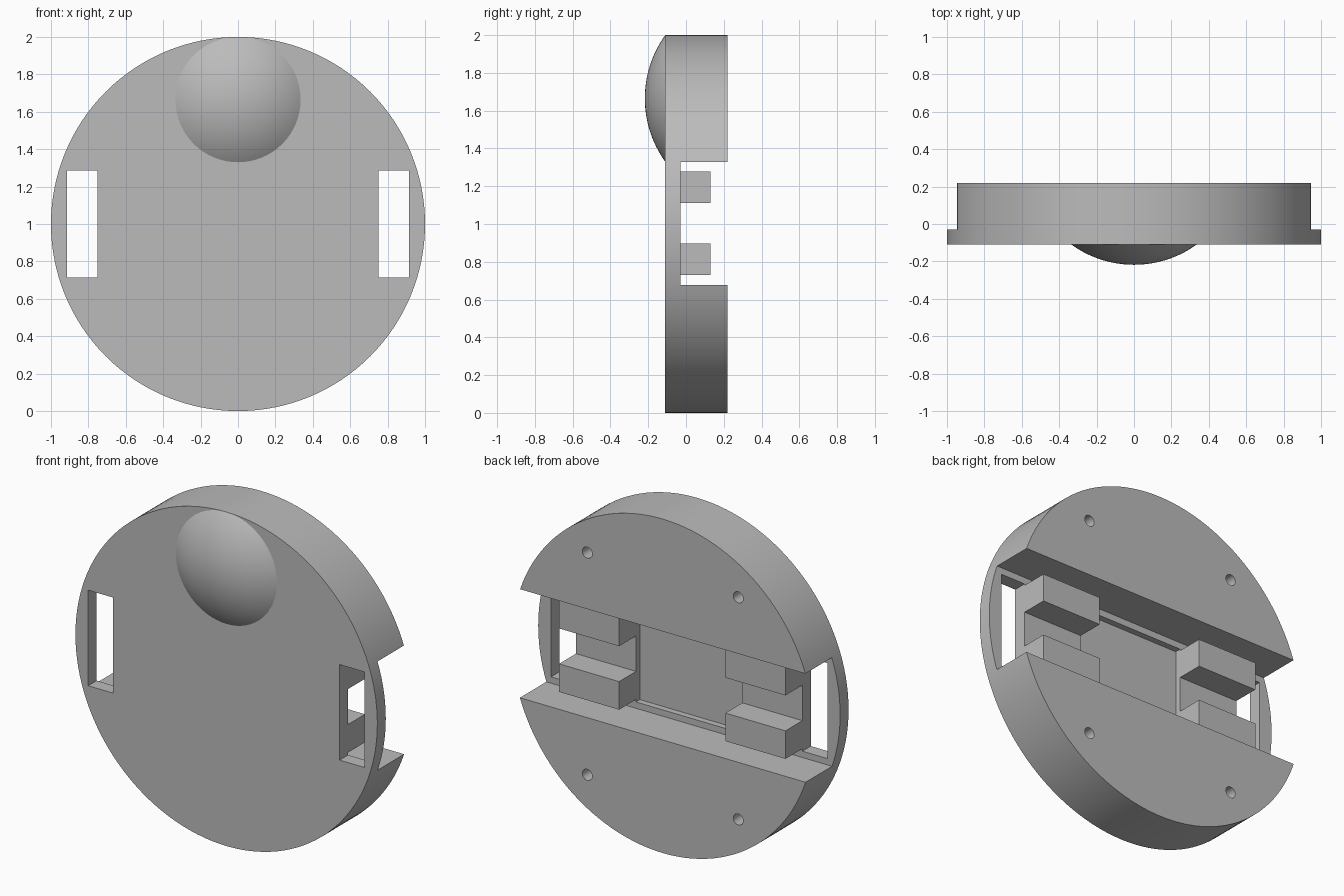
import bpy
import bmesh
from math import pi, sin, cos, asin, radians
from mathutils import Vector, Matrix

if "Cube" in bpy.data.objects:
    bpy.data.objects.remove(bpy.data.objects["Cube"])

grey = bpy.data.materials.new("plain grey")
grey.use_nodes = True
grey.diffuse_color = (0.5, 0.5, 0.5, 1)
grey.node_tree.nodes["Principled BSDF"].inputs["Base Color"].default_value = (0.5, 0.5, 0.5, 1)

FRONT, FLOOR, BACK = -0.11, -0.03, 0.22   # depth levels of the disc


def finish(name, bm):
    bmesh.ops.recalc_face_normals(bm, faces=bm.faces)
    mesh = bpy.data.meshes.new(name)
    bm.to_mesh(mesh)
    bm.free()
    mesh.materials.append(grey)
    ob = bpy.data.objects.new(name, mesh)
    bpy.context.collection.objects.link(ob)
    return ob


def box(name, xs, ys, zs):
    bm = bmesh.new()
    bmesh.ops.create_cube(bm, size=1)
    for v in bm.verts:
        v.co = [lo + (c + 0.5) * (hi - lo) for c, (lo, hi) in zip(v.co, (xs, ys, zs))]
    return finish(name, bm)


def rod(name, x, z, radius, y0, y1, sides):
    bm = bmesh.new()
    place = Matrix.Translation((x, (y0 + y1) / 2, z)) @ Matrix.Rotation(pi / 2, 4, "X")
    bmesh.ops.create_cone(bm, cap_ends=True, segments=sides, radius1=radius,
                          radius2=radius, depth=y1 - y0, matrix=place)
    return finish(name, bm)


def smooth(ob):
    bpy.ops.object.select_all(action="DESELECT")
    ob.select_set(True)
    bpy.context.view_layer.objects.active = ob
    bpy.ops.object.shade_smooth_by_angle(angle=radians(30))


# Round body
body = rod("disc_body", 0, 1, 1, FRONT, BACK, 128)

# Channel across the back, shallow pocket in its floor, side slots, screw holes
cutters = [box("channel_cutter", (-1.2, 1.2), (FLOOR, 0.5), (0.677, 1.327)),
           box("pocket_cutter", (-0.352, 0.352), (-0.067, 0.1), (0.715, 1.287))]
for side in (-1, 1):
    xs = sorted((side * 0.75, side * 0.915))
    cutters.append(box("slot_cutter", xs, (-0.3, 0.1), (0.715, 1.287)))
    for dz in (-0.665, 0.665):
        cutters.append(rod("hole_cutter", side * 0.5, 1 + dz, 0.033, 0.02, 0.4, 24))

for cutter in cutters:
    mod = body.modifiers.new("cut", "BOOLEAN")
    mod.operation = "DIFFERENCE"
    mod.solver = "EXACT"
    mod.object = cutter
    bpy.context.view_layer.objects.active = body
    bpy.ops.object.modifier_apply(modifier=mod.name)
    bpy.data.objects.remove(cutter)
smooth(body)

# Paired holder blocks at both ends of the channel
for side, label in ((-1, "right"), (1, "left")):
    xs = sorted((side * 0.352, side * 0.75))
    for height, z0 in (("lower", 0.73), ("upper", 1.11)):
        box(f"{label}_{height}_holder", xs, (FLOOR, 0.13), (z0, z0 + 0.168))

# Domed lens on the front, turned from an arc
RADIUS, RISE = 0.335, 0.108
ball = (RADIUS ** 2 + RISE ** 2) / (2 * RISE)
sweep = asin(RADIUS / ball)
bm = bmesh.new()
steps = 16
arc = [bm.verts.new((ball * sin(sweep * i / steps),
                     FRONT - RISE + ball * (1 - cos(sweep * i / steps)),
                     1.665)) for i in range(steps + 1)]
edges = [bm.edges.new(pair) for pair in zip(arc, arc[1:])]
bmesh.ops.spin(bm, geom=arc + edges, cent=Vector((0, 0, 1.665)), axis=(0, 1, 0),
               angle=2 * pi, steps=64)
bmesh.ops.remove_doubles(bm, verts=bm.verts, dist=0.0005)
dome = finish("front_dome", bm)
if sum(p.normal.y * p.area for p in dome.data.polygons) > 0:
    dome.data.flip_normals()
smooth(dome)
